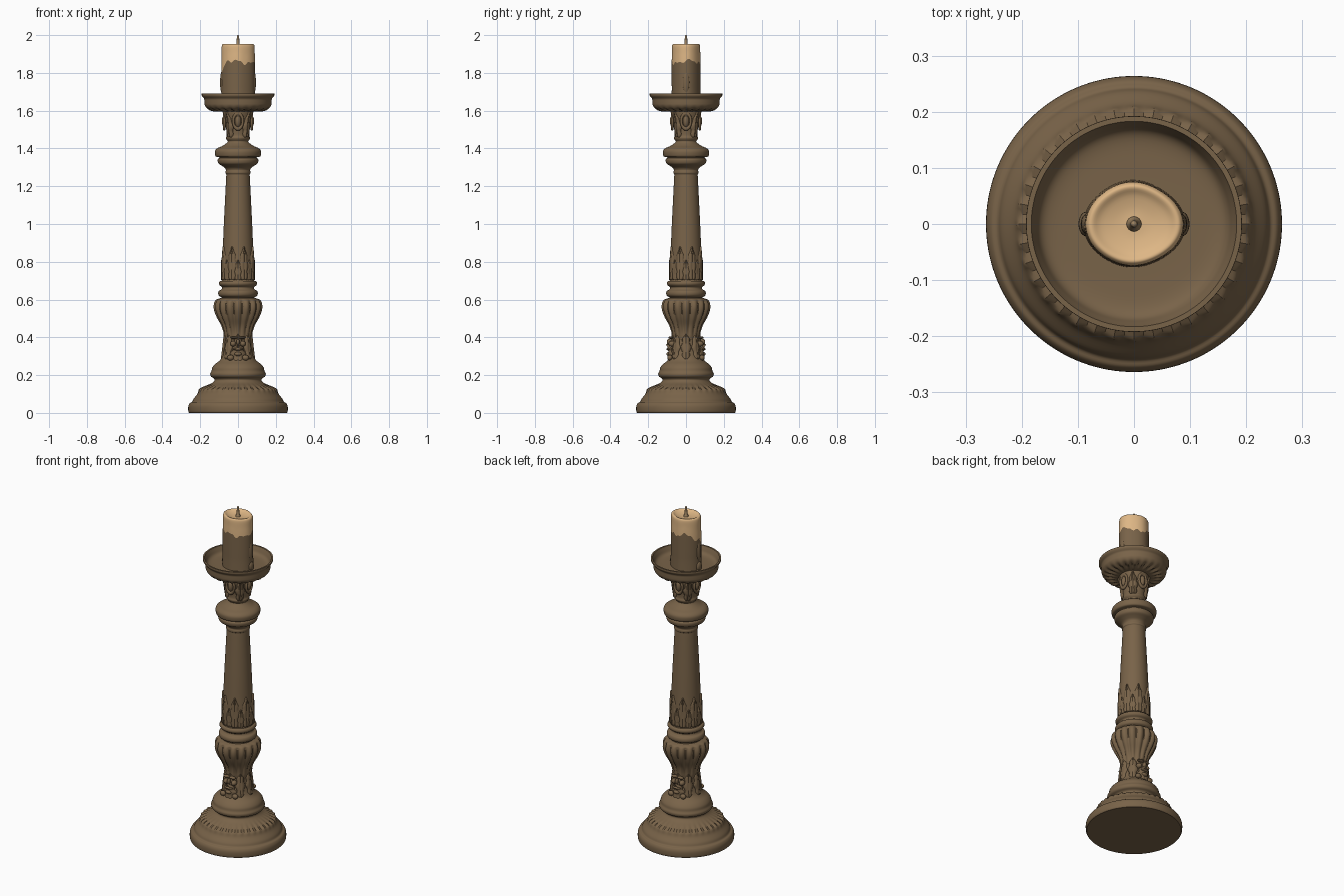
import bpy, bmesh, math
from math import sin, cos, pi, exp

if "Cube" in bpy.data.objects:
    bpy.data.objects.remove(bpy.data.objects["Cube"])

def material(name, rgb):
    m = bpy.data.materials.new(name)
    m.diffuse_color = (*rgb, 1)
    m.use_nodes = True
    m.node_tree.nodes["Principled BSDF"].inputs["Base Color"].default_value = m.diffuse_color
    return m

BROWN = material("aged brown", (0.19, 0.125, 0.066))
CREAM = material("cream wax", (0.73, 0.47, 0.235))
WICK = material("wick tan", (0.33, 0.22, 0.115))
SEG = 144

def smooth_profile(pts, k=4):
    """Catmull-Rom through (r, z) points; a doubled point is a hard corner."""
    out = [pts[0]]
    for i in range(len(pts) - 1):
        b, c = pts[i], pts[i + 1]
        if b == c:
            continue
        a = pts[max(i - 1, 0)]
        d = pts[min(i + 2, len(pts) - 1)]
        for s in range(1, k + 1):
            t = s / k
            out.append(tuple(0.5 * (2 * b[n] + (c[n] - a[n]) * t
                       + (2 * a[n] - 5 * b[n] + 4 * c[n] - d[n]) * t * t
                       + (3 * b[n] - a[n] - 3 * c[n] + d[n]) * t ** 3) for n in (0, 1)))
    return out

def mesh_object(name, verts, faces, mats):
    me = bpy.data.meshes.new(name)
    me.from_pydata(verts, [], faces)
    bm = bmesh.new()
    bm.from_mesh(me)
    bmesh.ops.remove_doubles(bm, verts=bm.verts, dist=1e-5)
    bmesh.ops.recalc_face_normals(bm, faces=bm.faces)
    bm.to_mesh(me)
    bm.free()
    for m in mats:
        me.materials.append(m)
    ob = bpy.data.objects.new(name, me)
    bpy.context.collection.objects.link(ob)
    return ob

def lathe(name, pts, mats=(BROWN,), shape=None, seg=SEG, k=4):
    """Turn a profile round z; shape(angle, r, z) may move each point to a new (r, z)."""
    prof = smooth_profile(pts, k)
    verts = []
    for r, z in prof:
        for j in range(seg):
            a = 2 * pi * j / seg
            rr, zz = shape(a, r, z) if shape and r > 1e-6 else (r, z)
            rr = max(rr, 0)
            verts.append((rr * cos(a), rr * sin(a), zz))
    faces = [(i * seg + j, i * seg + (j + 1) % seg, (i + 1) * seg + (j + 1) % seg, (i + 1) * seg + j)
             for i in range(len(prof) - 1) for j in range(seg)]
    return mesh_object(name, verts, faces, mats)

def leaf(name, th, z0, z1, w, r0, r1, t=0.012, curl=0.0):
    """Lobed, veined leaf lying on a tapering round surface."""
    nu, nv = 24, 12
    verts, faces = [], []
    for i in range(nu + 1):
        u = i / nu
        half = w * (0.55 + 0.45 * sin(pi * u)) * (1 - u ** 4) * (1 + 0.16 * sin(u * 6 * pi)) + 1e-4
        r = r0 + (r1 - r0) * u
        for j in range(nv + 1):
            v = 2 * j / nv - 1
            bump = t * (cos(v * pi / 2) - 0.4 * exp(-(v / 0.2) ** 2)) - 0.004
            a = th + v * half / r
            R = r + bump + curl * u ** 3
            z = z0 + (z1 - z0) * u - (z1 - z0) * 0.4 * (curl > 0) * max(u - 0.8, 0)
            verts.append((R * cos(a), R * sin(a), z))
    for i in range(nu):
        for j in range(nv):
            p = i * (nv + 1) + j
            faces.append((p, p + 1, p + nv + 2, p + nv + 1))
    ob = mesh_object(name, verts, faces, [BROWN])
    s = ob.modifiers.new("thickness", 'SOLIDIFY')
    s.thickness, s.offset = 0.005, 0
    return ob

def ball(name, th, r, z, size, side=0.0, mat=BROWN):
    """Ellipsoid on the surface; size is (outward, sideways, up)."""
    bpy.ops.mesh.primitive_uv_sphere_add(segments=20, ring_count=12, radius=1,
        location=(r * cos(th) - side * sin(th), r * sin(th) + side * cos(th), z), rotation=(0, 0, th))
    ob = bpy.context.object
    ob.name, ob.scale = name, size
    ob.data.materials.append(mat)
    return ob

# Stepped foot, with a beaded shoulder
def beads(a, r, z):
    k = exp(-((z - 0.13) / 0.015) ** 2)
    return r + 0.004 * k * cos(36 * a), z + 0.002 * k * cos(36 * a)
lathe("foot", [(0, 0), (0.258, 0), (0.258, 0), (0.263, 0.008), (0.263, 0.035), (0.255, 0.052),
               (0.243, 0.058), (0.235, 0.075), (0.215, 0.1), (0.205, 0.122), (0.19, 0.132),
               (0.165, 0.145), (0.138, 0.158), (0.124, 0.172), (0.128, 0.183), (0.143, 0.192),
               (0.147, 0.207), (0.14, 0.222), (0.136, 0.24), (0.122, 0.258), (0.1, 0.275),
               (0.085, 0.295), (0.076, 0.33), (0.07, 0.38), (0.068, 0.42), (0.05, 0.44), (0, 0.44)],
      shape=beads)

# Fluted vase
def flutes(a, r, z):
    k = min(1, max(0, (z - 0.39) / 0.06)) * min(1, max(0, (0.606 - z) / 0.02))
    return r * (1 - 0.12 * k * (1 - abs(cos(8 * a)))), z
lathe("fluted_vase", [(0, 0.38), (0.062, 0.38), (0.072, 0.4), (0.078, 0.43), (0.09, 0.465),
                      (0.112, 0.505), (0.127, 0.545), (0.128, 0.575), (0.118, 0.597),
                      (0.1, 0.605), (0.08, 0.608), (0, 0.608)], shape=flutes)

# Rings and tapering column
lathe("column", [(0, 0.6), (0.08, 0.6), (0.088, 0.612), (0.101, 0.62), (0.105, 0.633), (0.1, 0.647),
                 (0.088, 0.653), (0.084, 0.665), (0.096, 0.674), (0.101, 0.685), (0.096, 0.697),
                 (0.085, 0.702), (0.085, 0.74), (0.083, 0.82), (0.08, 0.88), (0.075, 1.0),
                 (0.069, 1.12), (0.063, 1.24), (0.062, 1.262), (0.066, 1.268), (0.066, 1.278),
                 (0.064, 1.286), (0.07, 1.297), (0.085, 1.308), (0.103, 1.32), (0.108, 1.335),
                 (0.106, 1.345), (0.1, 1.349), (0.1, 1.353), (0.117, 1.357), (0.122, 1.37),
                 (0.121, 1.388), (0.108, 1.402), (0.085, 1.412), (0.065, 1.425), (0.054, 1.437),
                 (0.06, 1.446), (0.064, 1.456), (0.06, 1.47), (0.062, 1.5), (0.07, 1.54),
                 (0.078, 1.575), (0.082, 1.6), (0.082, 1.62), (0, 1.62)])

# Drip dish, ribbed underneath
def ribs(a, r, z):
    k = exp(-((r - 0.135) / 0.03) ** 2) if z < 1.63 else 0
    return r, z + 0.005 * k * cos(24 * a)
lathe("drip_dish", [(0, 1.595), (0.085, 1.595), (0.12, 1.6), (0.145, 1.604), (0.165, 1.613),
                    (0.176, 1.628), (0.178, 1.645), (0.179, 1.662), (0.187, 1.672), (0.192, 1.68),
                    (0.192, 1.69), (0.192, 1.69), (0.183, 1.69), (0.183, 1.69), (0.176, 1.674),
                    (0.166, 1.655), (0.145, 1.646), (0.1, 1.644), (0, 1.644)], shape=ribs)

# Leaf collars on column, below vase and under dish
for i in range(8):
    a = 2 * pi * i / 8
    leaf(f"column_leaf_{i}", a + pi / 8, 0.705, 0.88, 0.031, 0.084, 0.08)
    leaf(f"column_small_leaf_{i}", a, 0.705, 0.81, 0.026, 0.084, 0.083, 0.009)
    leaf(f"vase_leaf_{i}", a, 0.285, 0.43, 0.026, 0.085, 0.068, 0.009)
for i in range(4):
    a = pi / 2 * i
    leaf(f"socket_leaf_{i}", a + pi / 4, 1.46, 1.595, 0.026, 0.06, 0.078, 0.014)
    # Oval cartouche
    ball(f"cartouche_{i}", a, 0.066, 1.545, (0.02, 0.017, 0.034))
    bpy.ops.mesh.primitive_torus_add(major_radius=0.03, minor_radius=0.008, major_segments=32,
        minor_segments=10, location=(0.073 * cos(a), 0.073 * sin(a), 1.545), rotation=(pi / 2, 0, a + pi / 2))
    ring = bpy.context.object
    ring.name, ring.scale = f"cartouche_frame_{i}", (0.85, 1.35, 1)
    ring.data.materials.append(BROWN)

# Carved masks on front and back
for n, a in (("front", -pi / 2), ("back", pi / 2)):
    leaf(n + "_mask_leaf", a, 0.27, 0.37, 0.04, 0.09, 0.076, 0.012, 0.022)
    ball(n + "_mask_nose", a, 0.088, 0.375, (0.014, 0.009, 0.017))
    ball(n + "_mask_lip", a, 0.09, 0.338, (0.014, 0.026, 0.008))
    ball(n + "_mask_chin", a, 0.088, 0.312, (0.016, 0.02, 0.012))
    for s in (-1, 1):
        ball(f"{n}_mask_cheek_{s}", a, 0.074, 0.366, (0.018, 0.015, 0.015), s * 0.026)
        ball(f"{n}_mask_brow_{s}", a, 0.08, 0.398, (0.013, 0.02, 0.007), s * 0.02)
        ball(f"{n}_mask_scroll_{s}", a, 0.085, 0.292, (0.014, 0.018, 0.015), s * 0.04)

# Candle: brown lower part, cream upper part with ragged edge
def edge(a):
    d = abs(a - pi)
    return (1.858 + 0.008 * sin(3 * a + 1) + 0.006 * sin(7 * a) + 0.004 * sin(13 * a)
            - 0.04 * exp(-((d - 0.25) / 0.3) ** 2))
def wax(a, r, z):
    grow = 1 + 0.17 * cos(a) ** 4 + 0.012 * cos(3 * a + 0.6)
    if z > 1.75 and r > 0.07:      # bend rows so that one row follows the ragged edge
        f = (z - 1.75) / 0.1 if z < 1.85 else (1.95 - z) / 0.1
        z += (edge(a) - 1.85) * max(f, 0)
    return r * grow, z
candle = lathe("candle", [(0, 1.63), (0.078, 1.63), (0.078, 1.63), (0.076, 1.7), (0.076, 1.75),
                          (0.076, 1.85), (0.075, 1.9), (0.0745, 1.938), (0.071, 1.951),
                          (0.064, 1.954), (0.05, 1.946), (0.025, 1.94), (0, 1.94)],
               (BROWN, CREAM), wax)
for p in candle.data.polygons:
    c = p.center
    a = math.atan2(c.y, c.x) % (2 * pi)
    p.material_index = int(c.z > edge(a) or (c.z > 1.93))

# Wax runs at the two sides
for s, a in (("right", 0), ("left", pi)):
    ball(s + "_wax_run", a, 0.084, 1.75, (0.011, 0.018, 0.06))
    ball(s + "_wax_drop", a, 0.085, 1.66, (0.014, 0.022, 0.03))

# Wick
lathe("wick", [(0, 1.93), (0.013, 1.93), (0.013, 1.942), (0.009, 1.955), (0.007, 1.975),
               (0.006, 1.99), (0.004, 1.998), (0, 2.0)], (WICK,), seg=16)

# Smooth shading with sharp corners kept
bpy.ops.object.select_all(action='DESELECT')
for ob in bpy.data.objects:
    ob.select_set(True)
bpy.context.view_layer.objects.active = candle
bpy.ops.object.shade_smooth_by_angle(angle=math.radians(40))
